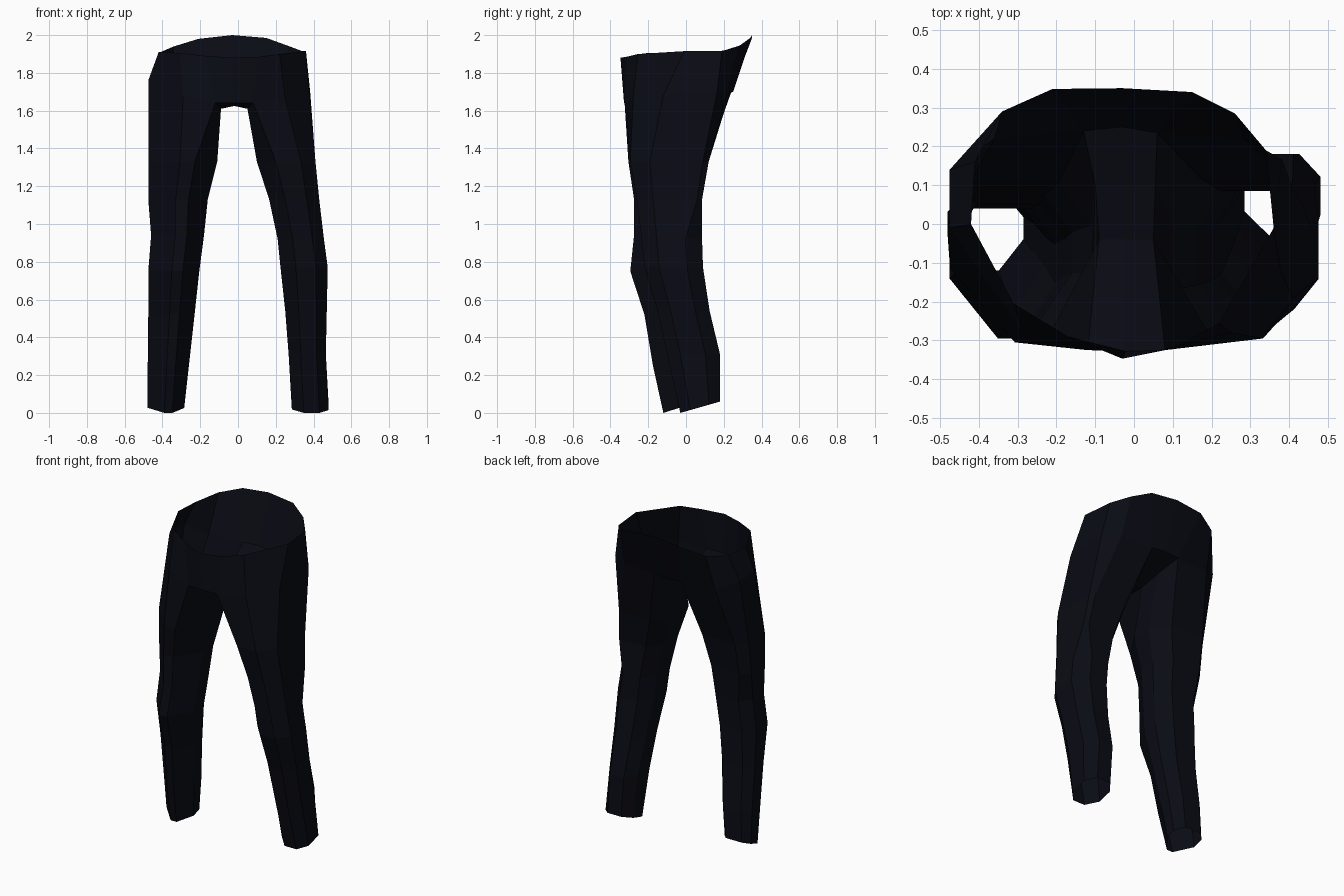
import bpy, bmesh


def section(front, back, inner):
    """Leg outline: u = -1 inner .. 1 outer, v = -1 front .. 1 back.
    front / back give the fullness of the two outer corners."""
    return [(-.35, -1), (front, -1), (1, -front), (1, back),
            (back, 1), (-.55, 1), (-1, .45), (-1, inner)]


# Leg rings: z, inner x, outer x, front y, back y
LEFT = [(1.33, -.11, -.475, -.305, .11), (1.13, -.16, -.475, -.275, .075),
        (.94, -.18, -.46, -.275, .05), (.75, -.205, -.475, -.295, .04),
        (.52, -.23, -.475, -.22, .04), (.25, -.26, -.478, -.175, .07),
        (.03, -.285, -.48, -.12, .07)]
RIGHT = [(1.33, .10, .41, -.295, .12), (1.13, .165, .43, -.26, .085),
         (.92, .21, .455, -.235, .085), (.77, .225, .475, -.22, .09),
         (.54, .25, .47, -.15, .125), (.31, .268, .465, -.10, .18),
         (.03, .285, .48, -.03, .18)]

# Hip rings, same order as the section (last two points run along the crotch)
HIP_L = [(-.12, -.325, 1.64), (-.29, -.275, 1.68), (-.475, -.01, 1.76), (-.475, .14, 1.76),
         (-.36, .22, 1.7), (-.13, .24, 1.7), (-.1, .1, 1.65), (-.09, -.04, 1.61)]
HIP_R = [(.08, -.325, 1.64), (.25, -.28, 1.66), (.378, -.12, 1.68), (.382, .165, 1.7),
         (.28, .22, 1.7), (.06, .235, 1.7), (.055, .1, 1.65), (.05, -.04, 1.61)]
# Crotch centre line, front to back
CENTRE = [(-.02, -.328, 1.64), (-.02, -.04, 1.625), (-.02, .1, 1.65), (-.03, .25, 1.7)]
# Waist: front centre, left side, back centre, right side
WAIST = [(-.03, -.347, 1.88), (-.17, -.29, 1.89), (-.31, -.205, 1.905), (-.42, 0, 1.91),
         (-.41, .16, 1.91), (-.34, .29, 1.94), (-.21, .348, 1.98), (-.03, .35, 2.0),
         (.15, .34, 1.985), (.26, .285, 1.945), (.34, .19, 1.915), (.36, -.01, 1.915),
         (.22, -.255, 1.9), (.11, -.315, 1.885)]

bm = bmesh.new()


def add(points):
    return [bm.verts.new(p) for p in points]


def bridge(a, b, closed=True):
    n = len(a)
    for i in range(n if closed else n - 1):
        j = (i + 1) % n
        bm.faces.new((a[i], a[j], b[j], b[i]))


def leg(hip, rings, front, thigh_back, calf_back, inner):
    prev = hip
    for z, xi, xo, yf, yb in rings:
        tilt = .03 if z < .1 else 0      # hem rises towards the back
        back = thigh_back if z > 1 else calf_back
        ring = add([((xi + xo) / 2 + u * (xo - xi) / 2,
                     (yf + yb) / 2 + v * (yb - yf) / 2, z + v * tilt)
                    for u, v in section(front, back, inner)])
        bridge(prev, ring)
        prev = ring


left, right, centre, waist = add(HIP_L), add(HIP_R), add(CENTRE), add(WAIST)
# Legs
leg(left, LEFT, .08, .7, .6, -.15)
leg(right, RIGHT, .5, .85, .45, -.4)
# Crotch strip
bridge([left[i] for i in (0, 7, 6, 5)], centre, False)
bridge(centre, [right[i] for i in (0, 7, 6, 5)], False)
# Hips up to the open waist
bridge([centre[0]] + left[:6] + [centre[3]] + right[5::-1], waist)

bmesh.ops.recalc_face_normals(bm, faces=bm.faces)
mesh = bpy.data.meshes.new("trousers")
bm.to_mesh(mesh)
bm.free()
trousers = bpy.data.objects.new("trousers", mesh)
bpy.context.collection.objects.link(trousers)

# Dark navy cloth
cloth = bpy.data.materials.new("dark_cloth")
cloth.diffuse_color = (.003, .0035, .007, 1)
mesh.materials.append(cloth)
